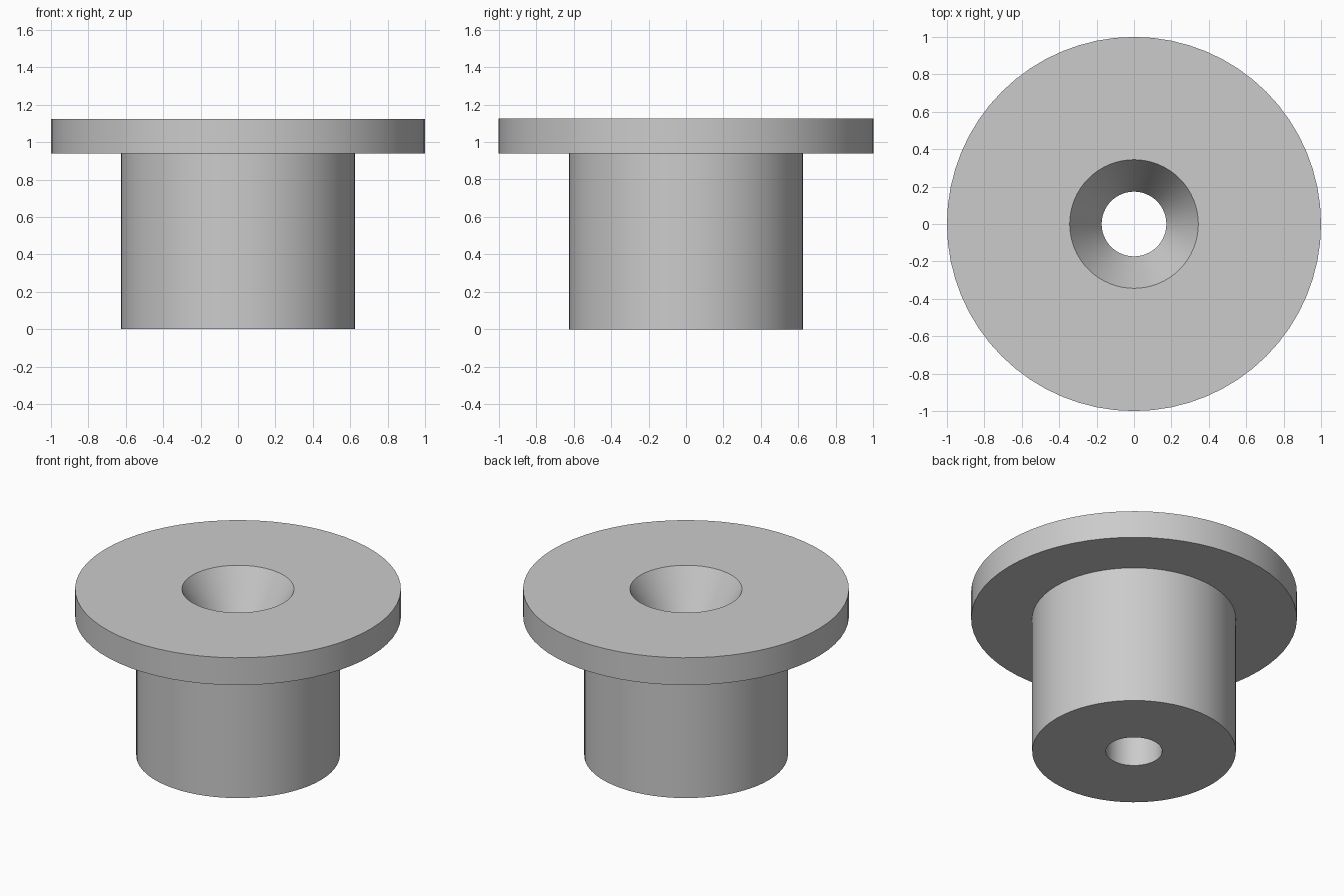
import bpy
import bmesh
import math

cube = bpy.data.objects.get("Cube")
if cube:
    bpy.data.objects.remove(cube, do_unlink=True)

SIDES = 64
HEIGHT = 1.125
FLANGE_BASE = 0.94
FLANGE_R, STEM_R = 1.0, 0.625
BORE_R, SINK_R, SINK_DEPTH = 0.173, 0.344, 0.3

# Plain grey material
grey = bpy.data.materials.new("plain_grey")
grey.use_nodes = True
colour = (0.6, 0.6, 0.6, 1)
grey.diffuse_color = colour
grey.node_tree.nodes["Principled BSDF"].inputs["Base Color"].default_value = colour


def lathe(name, profile):
    """Revolve a closed (radius, height) profile around the z axis."""
    bm = bmesh.new()
    rings = []
    for r, z in profile:
        ring = bmesh.ops.create_circle(bm, segments=SIDES, radius=r)["verts"]
        for v in ring:
            v.co.z = z
        rings.append(ring)
    for a, b in zip(rings, rings[1:] + rings[:1]):
        for i in range(SIDES):
            j = (i + 1) % SIDES
            bm.faces.new((a[i], a[j], b[j], b[i]))
    bmesh.ops.recalc_face_normals(bm, faces=bm.faces)
    mesh = bpy.data.meshes.new(name)
    bm.to_mesh(mesh)
    bm.free()
    mesh.materials.append(grey)
    obj = bpy.data.objects.new(name, mesh)
    bpy.context.collection.objects.link(obj)
    return obj


# Flanged bushing: stem, flange, conical countersink and through bore
bushing = lathe("flanged_bushing", [
    (BORE_R, 0), (STEM_R, 0),
    (STEM_R, FLANGE_BASE), (FLANGE_R, FLANGE_BASE),
    (FLANGE_R, HEIGHT), (SINK_R, HEIGHT),
    (BORE_R, HEIGHT - SINK_DEPTH),
])

bpy.ops.object.select_all(action="DESELECT")
bushing.select_set(True)
bpy.context.view_layer.objects.active = bushing
bpy.ops.object.shade_smooth_by_angle(angle=math.radians(25))
